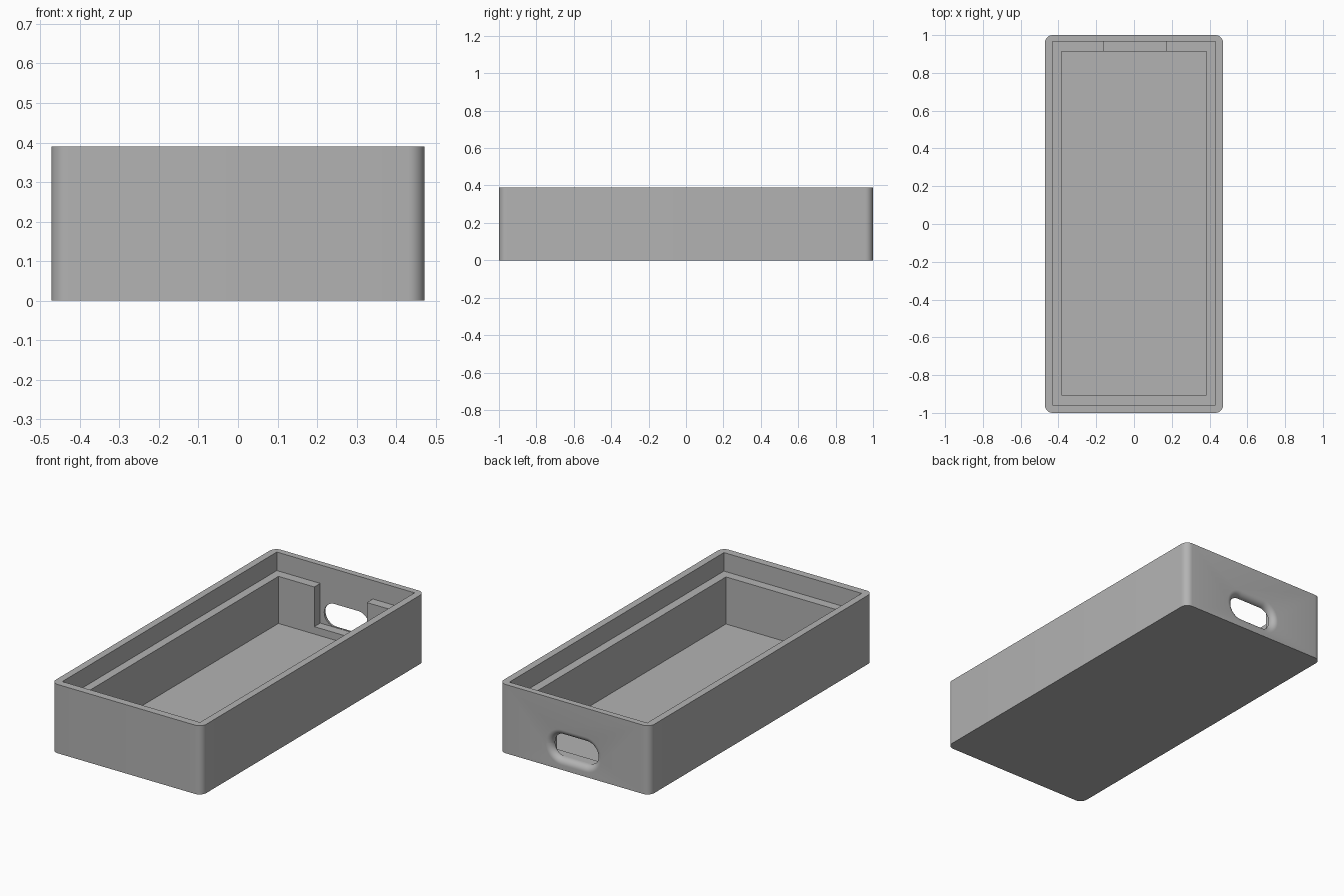
import bpy, bmesh, math

if "Cube" in bpy.data.objects:
    bpy.data.objects.remove(bpy.data.objects["Cube"], do_unlink=True)

HEIGHT, LEDGE, FLOOR = 0.39, 0.285, 0.018
WALL_Y = 0.965          # inner face of the back wall
HOLE_X, HOLE_Z = 0.005, 0.127

grey = bpy.data.materials.new("plain grey")
grey.use_nodes = True
COLOUR = (0.45, 0.45, 0.45, 1)
grey.diffuse_color = COLOUR
grey.node_tree.nodes["Principled BSDF"].inputs["Base Color"].default_value = COLOUR


def loft(name, rings):
    """Skin closed rings of equal length and cap both ends."""
    bm = bmesh.new()
    loops = [[bm.verts.new(p) for p in ring] for ring in rings]
    n = len(loops[0])
    for a, b in zip(loops, loops[1:]):
        for i in range(n):
            j = (i + 1) % n
            bm.faces.new((a[i], a[j], b[j], b[i]))
    bm.faces.new(loops[0])
    bm.faces.new(loops[-1])
    bmesh.ops.recalc_face_normals(bm, faces=bm.faces)
    mesh = bpy.data.meshes.new(name)
    bm.to_mesh(mesh)
    bm.free()
    mesh.materials.append(grey)
    obj = bpy.data.objects.new(name, mesh)
    bpy.context.collection.objects.link(obj)
    return obj


def block(name, x0, x1, y0, y1, z0, z1):
    return loft(name, [[(x0, y0, z), (x1, y0, z), (x1, y1, z), (x0, y1, z)]
                       for z in (z0, z1)])


def rounded_outline(hx, hy, r, steps):
    """Points of a rounded rectangle, counter-clockwise."""
    pts = []
    for q, (sx, sy) in enumerate(((1, 1), (-1, 1), (-1, -1), (1, -1))):
        for i in range(steps + 1):
            a = (q + i / steps) * math.pi / 2
            pts.append((sx * (hx - r) + r * math.cos(a),
                        sy * (hy - r) + r * math.sin(a)))
    return pts


# Outer tray body with rounded upright corners
outline = rounded_outline(0.472, 1.0, 0.042, 8)
tray = loft("tray", [[(x, y, z) for x, y in outline] for z in (0, HEIGHT)])

# Wide recess, deep well and notch in the back ledge
cutters = [
    block("recess_cutter", -0.432, 0.432, -0.957, WALL_Y, LEDGE, 0.5),
    block("well_cutter", -0.385, 0.383, -0.905, 0.912, FLOOR, 0.45),
    block("notch_cutter", -0.16, 0.17, 0.85, WALL_Y, 0.06, 0.42),
]

# Handle slot that flares out to the back face with a round lip
radius = 1.0 - WALL_Y
stations = [(0.955, 0)]
for k in range(9):
    a = k / 8 * math.pi / 2
    stations.append((WALL_Y + radius * math.sin(a), radius * (1 - math.cos(a))))
stations.append((1.05, radius))
rings = []
for y, grow in stations:
    half = 0.065 + grow
    slot = rounded_outline(0.14 + grow, half + 0.0001, half, 10)
    rings.append([(HOLE_X + x, y, HOLE_Z + z) for x, z in slot])
cutters.append(loft("slot_cutter", rings))

# Carve the body
bpy.context.view_layer.objects.active = tray
for cutter in cutters:
    cutter.hide_render = True
    mod = tray.modifiers.new(cutter.name, 'BOOLEAN')
    mod.operation = 'DIFFERENCE'
    mod.solver = 'EXACT'
    mod.object = cutter
    bpy.ops.object.modifier_apply(modifier=mod.name)
    bpy.data.objects.remove(cutter, do_unlink=True)

# Smooth corners and lip, sharp edges elsewhere
bpy.ops.object.select_all(action='DESELECT')
tray.select_set(True)
bpy.ops.object.shade_smooth_by_angle(angle=math.radians(30))
